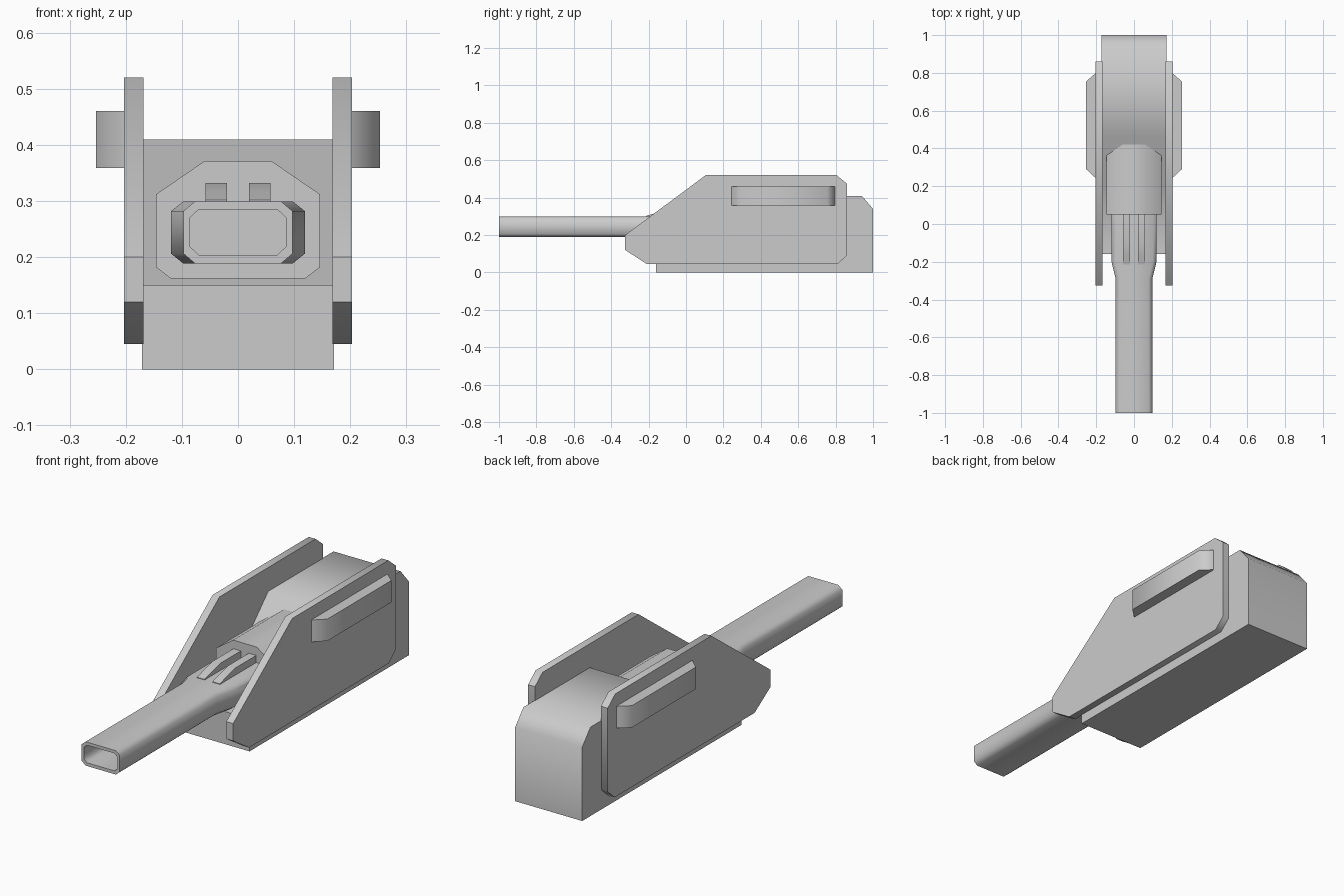
import bpy, bmesh, math

if "Cube" in bpy.data.objects:
    bpy.data.objects.remove(bpy.data.objects["Cube"])


def finish(name, bm):
    bmesh.ops.recalc_face_normals(bm, faces=bm.faces[:])
    me = bpy.data.meshes.new(name)
    bm.to_mesh(me)
    bm.free()
    ob = bpy.data.objects.new(name, me)
    bpy.context.collection.objects.link(ob)
    bpy.ops.object.select_all(action='DESELECT')
    ob.select_set(True)
    bpy.context.view_layer.objects.active = ob
    bpy.ops.object.shade_smooth_by_angle(angle=math.radians(50))
    return ob


def loft(name, rings):
    """Bridge matching rings of points and cap both ends."""
    bm = bmesh.new()
    vs = [[bm.verts.new(p) for p in r] for r in rings]
    n = len(vs[0])
    for a, b in zip(vs, vs[1:]):
        for i in range(n):
            j = (i + 1) % n
            bm.faces.new((a[i], a[j], b[j], b[i]))
    bm.faces.new(vs[0])
    bm.faces.new(vs[-1])
    return finish(name, bm)


def side_prism(name, profile, x0, x1):
    """Extrude a (y, z) profile along x."""
    return loft(name, [[(x, y, z) for y, z in profile] for x in (x0, x1)])


def octagon(y, w, z0, z1, cx, cz):
    """Chamfered rectangle section at a given y."""
    half = [(w - cx, z0), (w, z0 + cz), (w, z1 - cz), (w - cx, z1)]
    return [(x, y, z) for x, z in half] + [(-x, y, z) for x, z in half[::-1]]


# Main body with flat front deck and sloped face
side_prism("body", [(-0.16, 0), (1, 0), (1, 0.34), (0.94, 0.41), (0.46, 0.41),
                    (0.20, 0.15), (-0.16, 0.15)], -0.171, 0.171)

# Barrel mount block, set into the sloped face
half = [(0.12, 0.162), (0.146, 0.182), (0.146, 0.312), (0.06, 0.371)]
section = half + [(-x, z) for x, z in half[::-1]]
loft("barrel_mount", [[(x, y, z) for x, z in section] for y in (0.05, 0.45)])

# Barrel: wide root, taper, straight tube, rim and recessed bore
loft("barrel", [
    octagon(0.10, 0.119, 0.189, 0.299, 0.021, 0.017),
    octagon(-0.20, 0.119, 0.189, 0.299, 0.021, 0.017),
    octagon(-0.29, 0.097, 0.189, 0.299, 0.020, 0.017),
    octagon(-1.00, 0.097, 0.189, 0.299, 0.020, 0.017),
    octagon(-1.00, 0.086, 0.204, 0.285, 0.016, 0.015),
    octagon(-0.75, 0.086, 0.204, 0.285, 0.016, 0.015),
])

for side, s in (("left", -1), ("right", 1)):
    # Side armour plate
    side_prism(side + "_plate", [
        (-0.325, 0.20), (-0.325, 0.12), (-0.21, 0.045), (0.81, 0.045), (0.86, 0.09),
        (0.86, 0.475), (0.805, 0.52), (0.105, 0.52)], s * 0.168, s * 0.203)
    # Rail with slanted ends on the plate
    plan = [(0.195, 0.24), (0.206, 0.246), (0.253, 0.29),
            (0.253, 0.755), (0.206, 0.796), (0.195, 0.796)]
    loft(side + "_rail", [[(s * x, y, z) for x, y in plan] for z in (0.359, 0.46)])
    # Small fin over the barrel root
    side_prism(side + "_fin", [
        (-0.215, 0.28), (-0.215, 0.302), (-0.17, 0.315), (-0.10, 0.332),
        (0.06, 0.332), (0.06, 0.28)], s * 0.02, s * 0.058)
